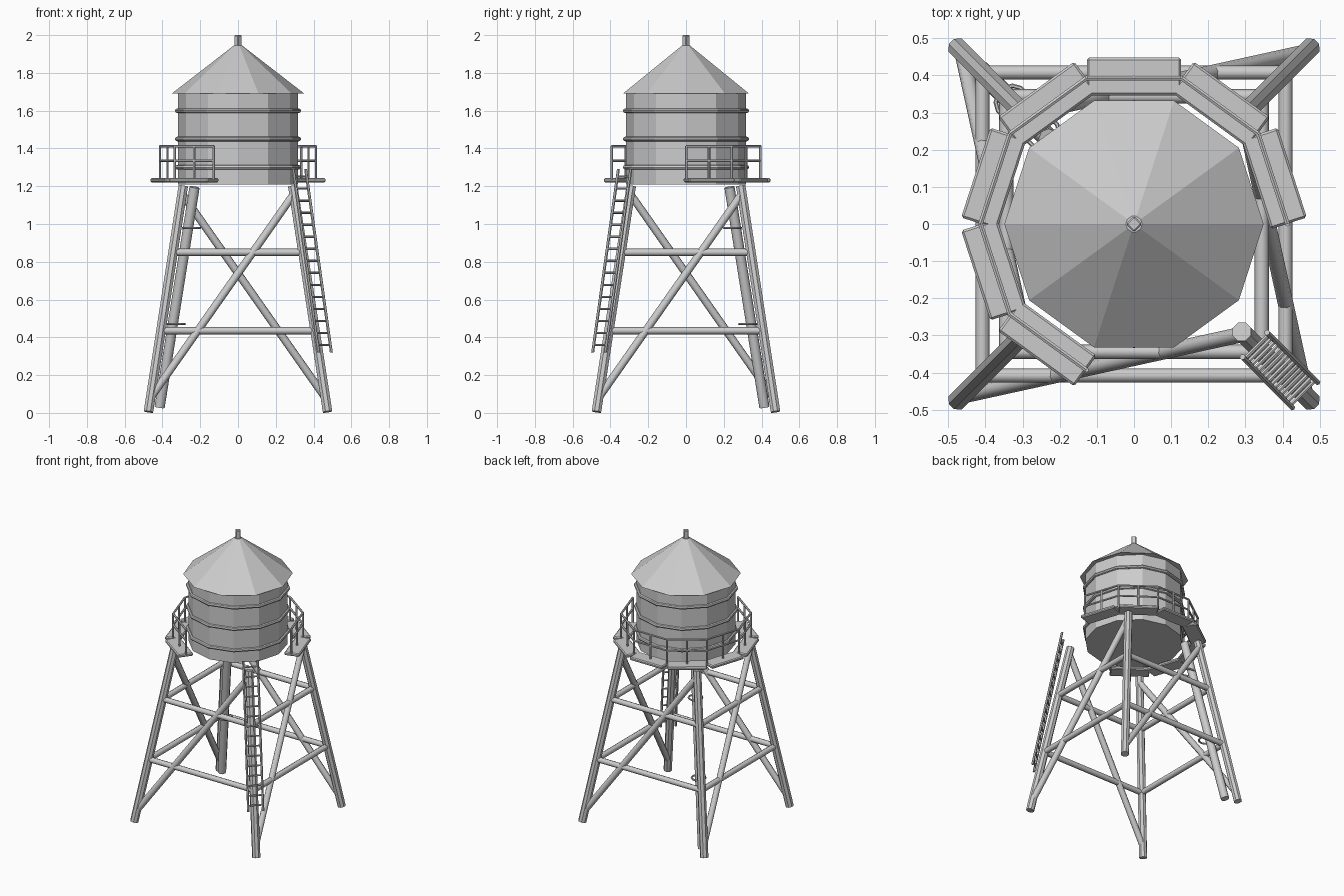
import bpy, math
from mathutils import Vector, Matrix

if "Cube" in bpy.data.objects:
    bpy.data.objects.remove(bpy.data.objects["Cube"])

def smooth(ob, angle=40):
    bpy.ops.object.select_all(action='DESELECT')
    ob.select_set(True)
    bpy.context.view_layer.objects.active = ob
    bpy.ops.object.shade_smooth_by_angle(angle=math.radians(angle))

def rod(name, a, b, r, sides=8, spin=0.0):
    """Cylinder between two points."""
    a, b = Vector(a), Vector(b)
    d = b - a
    bpy.ops.mesh.primitive_cylinder_add(vertices=sides, radius=r, depth=d.length)
    ob = bpy.context.object
    ob.name = name
    ob.matrix_world = (Matrix.Translation((a + b) / 2)
                       @ d.to_track_quat('Z', 'Y').to_matrix().to_4x4()
                       @ Matrix.Rotation(spin, 4, 'Z'))
    return ob

def cone(name, sides, r1, r2, z1, z2, spin=0.0):
    bpy.ops.mesh.primitive_cone_add(vertices=sides, radius1=r1, radius2=r2, depth=z2 - z1,
                                    location=(0, 0, (z1 + z2) / 2), rotation=(0, 0, spin))
    ob = bpy.context.object
    ob.name = name
    return ob

def ring(name, loc, major, minor, segs, sides=8):
    bpy.ops.mesh.primitive_torus_add(location=loc, major_radius=major, minor_radius=minor,
                                     major_segments=segs, minor_segments=sides)
    ob = bpy.context.object
    ob.name = name
    return ob

FOOT, TOP, H = 0.475, 0.29, 1.2

def leg_at(corner, z):
    s = FOOT + (TOP - FOOT) * z / H
    return Vector((corner[0] * s, corner[1] * s, z))

# Legs, horizontal braces and one diagonal per side
corners = [(-1, -1), (1, -1), (1, 1), (-1, 1)]
sides = ["front", "right", "back", "left"]
for i, c in enumerate(corners):
    n = corners[(i + 1) % 4]
    smooth(rod(f"leg_{i}", leg_at(c, 0.006), leg_at(c, H), 0.027, 8, math.pi / 8))
    for z in (0.435, 0.85):
        smooth(rod(f"{sides[i]}_brace", leg_at(c, z), leg_at(n, z), 0.019), 50)
    smooth(rod(f"{sides[i]}_diagonal", leg_at(c, 0.08), leg_at(n, 1.16), 0.021), 50)

# Water pipe running inside the back left leg, with clamps
p0, p1 = Vector((-0.415, 0.415, 0.03)), Vector((-0.23, 0.23, 1.195))
smooth(rod("water_pipe", p0, p1, 0.027), 50)
for z in (0.47, 0.98):
    p = p0.lerp(p1, (z - p0.z) / (p1.z - p0.z))
    ring("pipe_clamp", p + Vector((0.018, -0.018, 0)), 0.045, 0.006, 12, 6)

# Tank with hoops
smooth(cone("tank", 12, 0.317, 0.317, 1.21, 1.70), 20)
for z in (1.30, 1.45, 1.60):
    ring("tank_hoop", (0, 0, z), 0.322, 0.012, 12)

# Roof and its finial
cone("roof", 10, 0.349, 0.022, 1.692, 1.945, math.pi / 2)
finial = cone("finial", 4, 0.022, 0.022, 1.93, 2.0)
bev = finial.modifiers.new("bevel", 'BEVEL')
bev.width, bev.segments = 0.004, 1

# Walkway: seven of ten decks, each with a railing
for k in range(7):
    rot = Matrix.Rotation(math.radians(18 + 36 * k), 4, 'Z')
    bpy.ops.mesh.primitive_cube_add(size=1)
    deck = bpy.context.object
    deck.name = "walkway_deck"
    deck.data.transform(Matrix.Diagonal((0.102, 0.254, 0.022, 1)))
    deck.matrix_world = rot @ Matrix.Translation((0.397, 0, 1.232))
    bev = deck.modifiers.new("bevel", 'BEVEL')
    bev.width, bev.segments = 0.006, 1
    R, L = 0.393, 0.127
    for z in (1.335, 1.412):
        rod("railing_bar", rot @ Vector((R, -L, z)), rot @ Vector((R, L, z)), 0.007, 6)
    posts = (-L, 0, L) if k == 0 else (0, L)
    for y in posts:
        rod("railing_post", rot @ Vector((R, y, 1.235)), rot @ Vector((R, y, 1.412)), 0.007, 6)

# Ladder on the front right leg
a0, a1 = Vector((0.426, -0.494, 0.32)), Vector((0.292, -0.358, 1.29))
b0, b1 = Vector((0.494, -0.426, 0.32)), Vector((0.358, -0.292, 1.29))
rod("ladder_rail", a0, a1, 0.008, 6)
rod("ladder_rail", b0, b1, 0.008, 6)
RUNGS = 15
for i in range(RUNGS):
    t = 0.04 + 0.92 * i / (RUNGS - 1)
    rod("ladder_rung", a0.lerp(a1, t), b0.lerp(b1, t), 0.006, 6)
